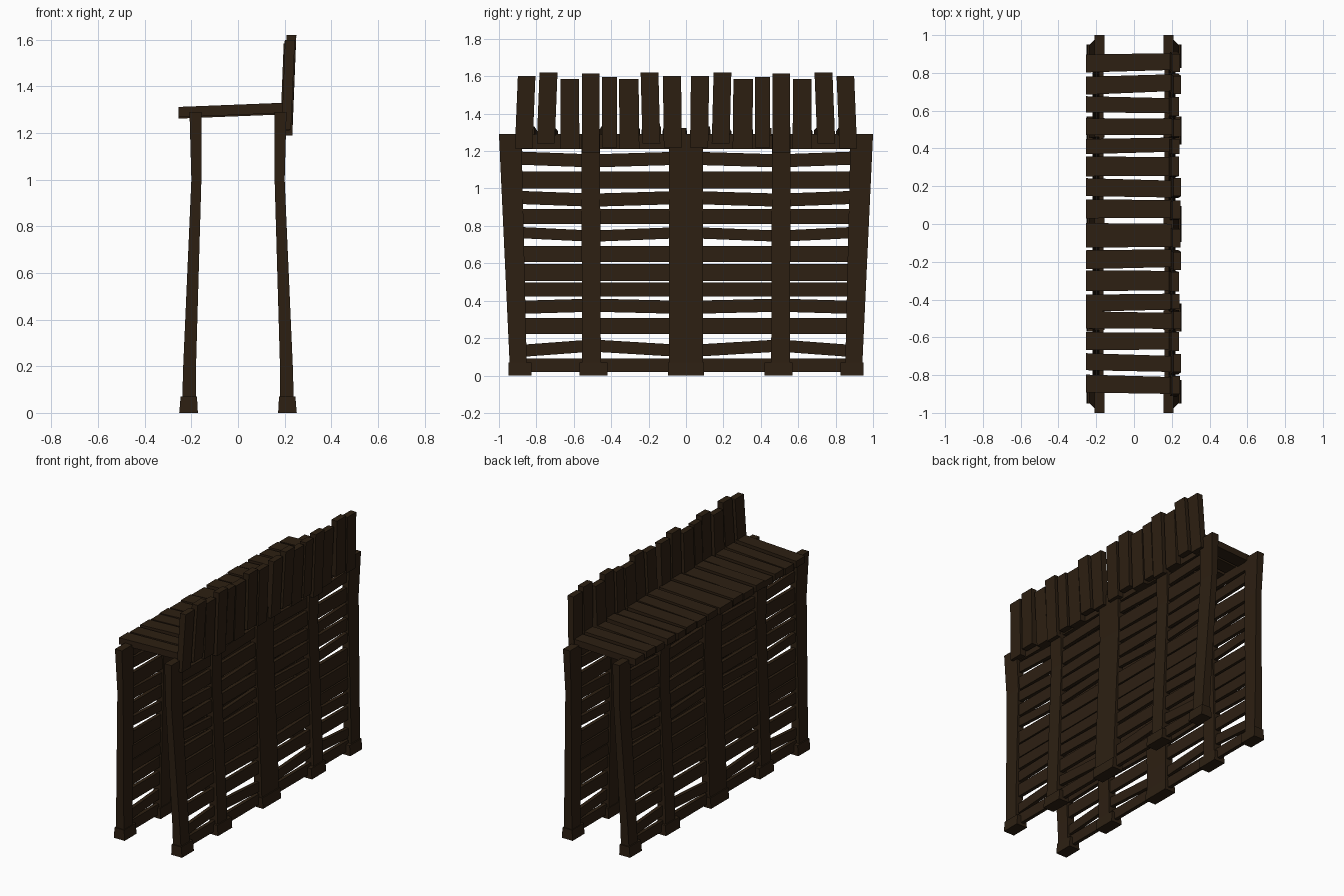
import bpy
import bmesh
from mathutils import Vector

if "Cube" in bpy.data.objects:
    bpy.data.objects.remove(bpy.data.objects["Cube"])

wood = bpy.data.materials.new("dark_wood")
wood.diffuse_color = (0.026, 0.014, 0.006, 1)
wood.use_nodes = True
wood.node_tree.nodes["Principled BSDF"].inputs["Base Color"].default_value = wood.diffuse_color


def loft(bm, rings):
    """Closed solid through a list of four-point rings."""
    vs = [[bm.verts.new(p) for p in r] for r in rings]
    for a, b in zip(vs, vs[1:]):
        for i in range(4):
            j = (i + 1) % 4
            bm.faces.new((a[i], a[j], b[j], b[i]))
    bm.faces.new(vs[0][::-1])
    bm.faces.new(vs[-1])


def flat(x0, x1, y0, y1, z):
    return [(x0, y0, z), (x1, y0, z), (x1, y1, z), (x0, y1, z)]


def finish(name, bm):
    bmesh.ops.recalc_face_normals(bm, faces=bm.faces)
    me = bpy.data.meshes.new(name)
    bm.to_mesh(me)
    bm.free()
    me.materials.append(wood)
    ob = bpy.data.objects.new(name, me)
    bpy.context.collection.objects.link(ob)


# Posts: (z, inner x, outer x) bend shared by all posts
BEND = [(0.03, 0.180, 0.240), (0.20, 0.180, 0.235), (1.00, 0.157, 0.200), (1.29, 0.157, 0.208)]
# (y range at the bottom, y range at the top, foot y range)
POSTS = [((-0.09, 0.09), (-0.09, 0.09), (-0.095, 0.095))]
for s in (-1, 1):
    POSTS.append(((s * 0.455, s * 0.555), (s * 0.46, s * 0.56), (s * 0.42, s * 0.57)))
    POSTS.append(((s * 0.85, s * 0.94), (s * 0.88, s * 1.0), (s * 0.825, s * 0.95)))

for side, label in ((-1, "left"), (1, "right")):
    posts, feet = bmesh.new(), bmesh.new()
    for bot, top, foot in POSTS:
        rings = []
        for z, xi, xo in BEND:
            t = z / 1.29
            y0, y1 = (b + (c - b) * t for b, c in zip(bot, top))
            rings.append(flat(side * xi, side * xo, y0, y1, z))
        loft(posts, rings)
        loft(feet, [flat(side * 0.172, side * 0.252, *foot, 0),
                    flat(side * 0.176, side * 0.246, *foot, 0.07)])
    finish(label + "_posts", posts)
    finish(label + "_post_feet", feet)

# Wall planks: (centre z, height, rise towards the middle of each half)
ROWS = [(0.055, 0.07, 0), (0.145, 0.065, 0.03), (0.265, 0.085, 0), (0.37, 0.07, 0.012),
        (0.46, 0.075, 0), (0.55, 0.09, 0), (0.65, 0.085, 0), (0.755, 0.06, -0.02),
        (0.85, 0.08, 0), (0.945, 0.07, -0.015), (1.045, 0.09, 0), (1.155, 0.07, -0.015),
        (1.25, 0.08, 0)]
for side, label in ((-1, "left"), (1, "right")):
    bm = bmesh.new()
    for z, h, rise in ROWS:
        xc = side * (0.209 - 0.028 * z)
        for s in (-1, 1):
            rings = []
            for y, dz in ((0, -rise / 2), (0.5, rise / 2), (0.905, -rise / 2)):
                lo, hi = z + dz - h / 2, z + dz + h / 2
                rings.append([(xc - 0.012, s * y, lo), (xc + 0.012, s * y, lo),
                              (xc + 0.012, s * y, hi), (xc - 0.012, s * y, hi)])
            loft(bm, rings)
    finish(label + "_wall_planks", bm)

# Walkway deck: (centre y, width, skew across the board)
DECK = [(0.855, 0.095, 0.005), (0.74, 0.095, 0.008), (0.63, 0.085, -0.004), (0.515, 0.09, 0),
        (0.415, 0.08, 0.005), (0.305, 0.105, 0), (0.19, 0.095, -0.005), (0.08, 0.1, 0),
        (-0.06, 0.13, 0), (-0.185, 0.1, 0.004), (-0.30, 0.11, 0), (-0.415, 0.09, 0.004),
        (-0.51, 0.09, -0.003), (-0.62, 0.095, 0), (-0.735, 0.09, -0.006), (-0.85, 0.095, -0.005)]
bm = bmesh.new()
for i, (y, w, skew) in enumerate(DECK):
    dz = 0.006 * (i % 2)
    rings = []
    for x, z, yy, ww in ((-0.255, 1.262, y - skew, w), (0.2, 1.28, y + skew, w * 0.94)):
        lo, hi = z + dz, z + dz + 0.044
        rings.append([(x, yy - ww / 2, lo), (x, yy + ww / 2, lo),
                      (x, yy + ww / 2, hi), (x, yy - ww / 2, hi)])
    loft(bm, rings)
finish("walkway_deck", bm)

# Parapet: (y at bottom, y at top, width, bottom z, top z, x offset), mirrored in y
PARAPET = [(0.07, 0.075, 0.097, 1.22, 1.60, 0.004), (0.185, 0.195, 0.095, 1.24, 1.62, 0.008),
           (0.302, 0.306, 0.105, 1.21, 1.585, -0.004), (0.41, 0.41, 0.08, 1.22, 1.595, 0),
           (0.51, 0.51, 0.093, 1.19, 1.615, 0.008), (0.62, 0.622, 0.1, 1.21, 1.585, -0.004),
           (0.75, 0.735, 0.096, 1.24, 1.62, 0.008), (0.868, 0.852, 0.094, 1.215, 1.60, 0.002)]
bm = bmesh.new()
for s in (-1, 1):
    for yb, yt, w, zb, zt, dx in PARAPET:
        xb, xt = 0.205 + dx, 0.221 + dx
        loft(bm, [flat(xb - 0.02, xb + 0.02, s * yb - w / 2, s * yb + w / 2, zb),
                  flat(xt - 0.021, xt + 0.021, s * yt - w / 2, s * yt + w / 2, zt)])
finish("parapet_boards", bm)
